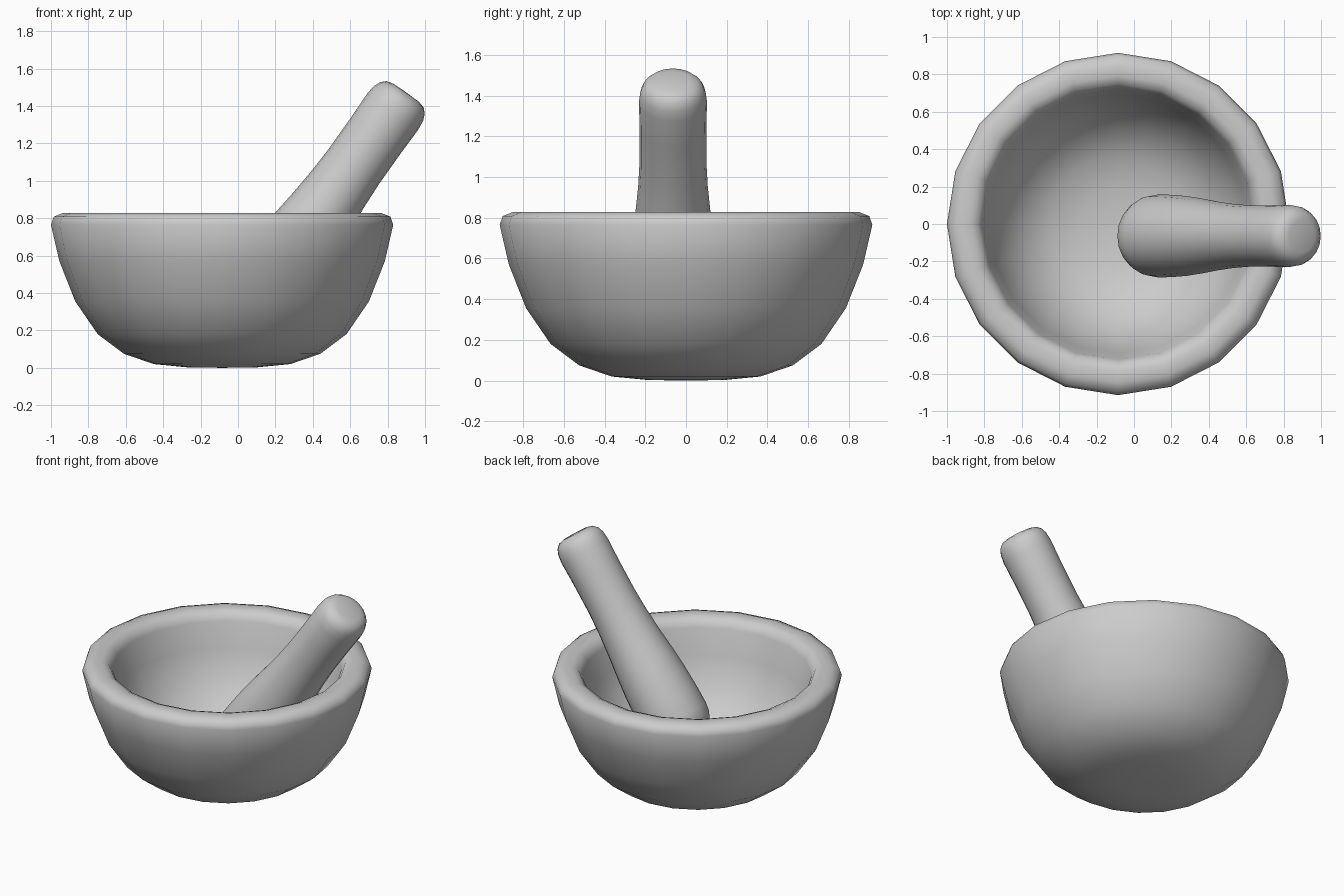
import bpy, bmesh, math
from mathutils import Vector

if "Cube" in bpy.data.objects:
    bpy.data.objects.remove(bpy.data.objects["Cube"])


def lathe(name, profile, sides, origin, axis=(0, 0, 1)):
    """Revolve (radius, height) points; zero radius makes a pole."""
    bm = bmesh.new()
    rings = []
    for r, h in profile:
        if r == 0:
            rings.append([bm.verts.new((0, 0, h))] * sides)
        else:
            rings.append([bm.verts.new((r * math.cos(2 * math.pi * i / sides),
                                        r * math.sin(2 * math.pi * i / sides), h))
                          for i in range(sides)])
    for a, b in zip(rings, rings[1:]):
        for i in range(sides):
            j = (i + 1) % sides
            bm.faces.new(dict.fromkeys((a[i], a[j], b[j], b[i])))
    bmesh.ops.recalc_face_normals(bm, faces=bm.faces)
    mesh = bpy.data.meshes.new(name)
    bm.to_mesh(mesh)
    bm.free()
    mesh.shade_smooth()
    obj = bpy.data.objects.new(name, mesh)
    bpy.context.collection.objects.link(obj)
    obj.location = origin
    obj.rotation_mode = 'QUATERNION'
    obj.rotation_quaternion = Vector((0, 0, 1)).rotation_difference(Vector(axis))
    return obj


# Mortar bowl: outside from the base up, over the rounded rim, down the inside
lathe("mortar_bowl", [
    (0, 0), (0.19, 0.003), (0.365, 0.02), (0.525, 0.075), (0.665, 0.18),
    (0.785, 0.355), (0.87, 0.57), (0.915, 0.765), (0.90, 0.808), (0.85, 0.828),
    (0.79, 0.828), (0.75, 0.812), (0.725, 0.765), (0.69, 0.59), (0.615, 0.41),
    (0.505, 0.275), (0.37, 0.19), (0.2, 0.15), (0, 0.14)],
    20, (-0.085, 0, 0))

# Pestle: round grinding head, slim handle, softly rounded flat end
head = [(0.222 * math.sin(a), -0.545 - 0.215 * math.cos(a))
        for a in [math.radians(15 * k) for k in range(7)]]
lathe("pestle", head + [
    (0.22, -0.42), (0.213, -0.28), (0.2, -0.14), (0.184, 0), (0.171, 0.15),
    (0.164, 0.3), (0.164, 0.5), (0.167, 0.66), (0.161, 0.715), (0.147, 0.75),
    (0.122, 0.775), (0.085, 0.785), (0, 0.787)],
    20, (0.445, -0.064, 0.83), (0.578, 0, 0.816))
